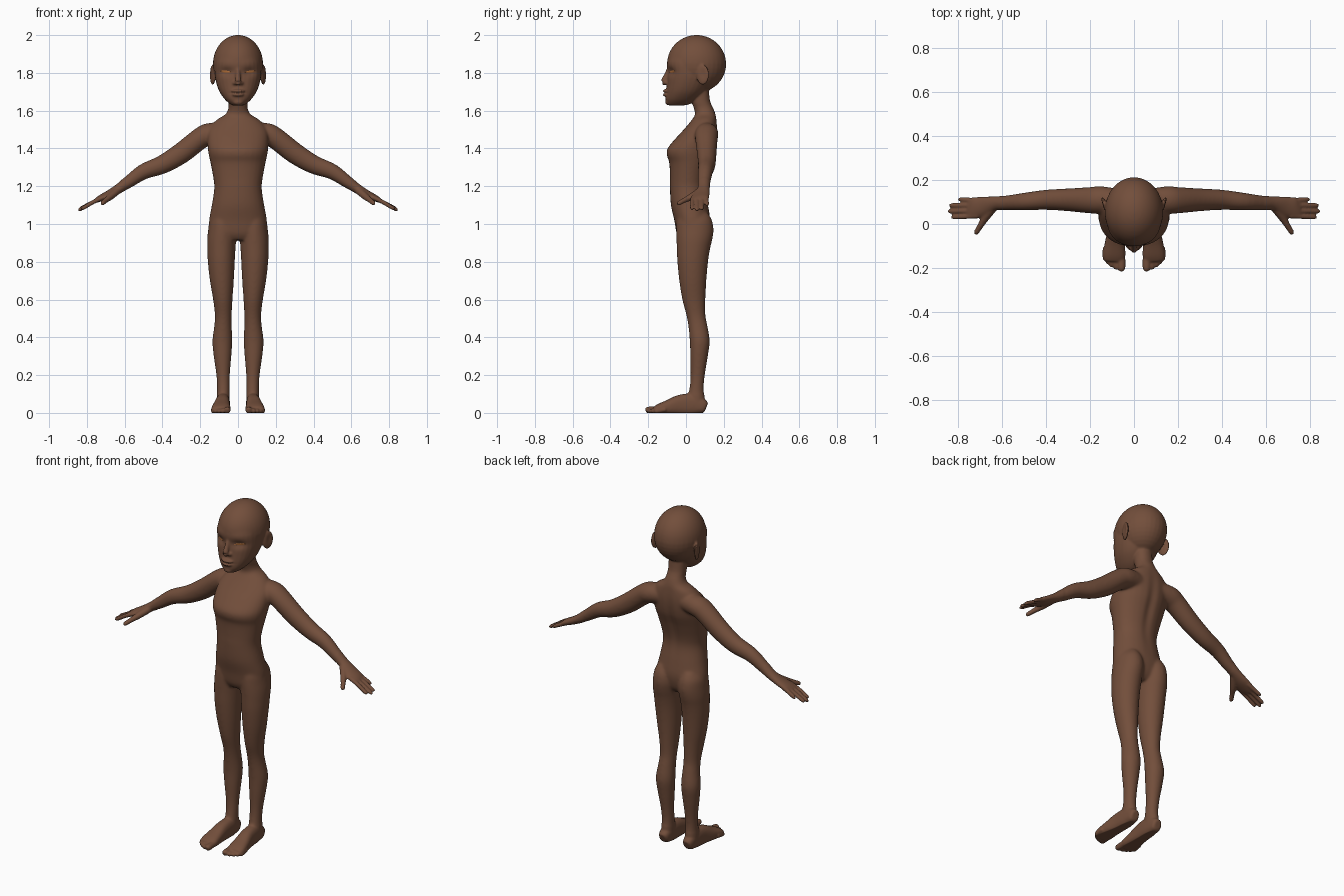
import bpy, bmesh, math
from mathutils import Vector, Matrix
from mathutils.bvhtree import BVHTree

if "Cube" in bpy.data.objects:
    bpy.data.objects.remove(bpy.data.objects["Cube"])


def material(name, rgb):
    m = bpy.data.materials.new(name)
    m.diffuse_color = (*rgb, 1)
    m.use_nodes = True
    m.node_tree.nodes["Principled BSDF"].inputs["Base Color"].default_value = m.diffuse_color
    return m


SKIN = material("brown skin", (0.17, 0.077, 0.044))
EYE = material("amber eye", (0.45, 0.16, 0.04))
bm = bmesh.new()


def refine(rows, n=4):
    """Catmull-Rom interpolation of rows of numbers."""
    out = []
    for i in range(len(rows) - 1):
        a, b, c, d = (rows[max(0, min(len(rows) - 1, i + k))] for k in (-1, 0, 1, 2))
        for k in range(n):
            t = k / n
            out.append([0.5 * (2 * q + (r - p) * t + (2 * p - 5 * q + 4 * r - s) * t * t
                               + (3 * q - p - 3 * r + s) * t ** 3)
                        for p, q, r, s in zip(a, b, c, d)])
    return out + [list(rows[-1])]


def loft(rings, e=2.0, n=28):
    """Closed skin over (centre, u, v) superellipse rings."""
    loops = []
    for c, u, v in rings:
        loop = []
        for k in range(n):
            a = 2 * math.pi * k / n
            ca, sa = math.cos(a), math.sin(a)
            loop.append(bm.verts.new(c + u * math.copysign(abs(ca) ** (2 / e), ca)
                                     + v * math.copysign(abs(sa) ** (2 / e), sa)))
        loops.append(loop)
    faces = [bm.faces.new(loops[0]), bm.faces.new(loops[-1])]
    for p, q in zip(loops, loops[1:]):
        for k in range(n):
            j = (k + 1) % n
            faces.append(bm.faces.new((p[k], p[j], q[j], q[k])))
    bmesh.ops.recalc_face_normals(bm, faces=faces)


def stack(rows, s=1, e=2.0):
    """Vertical loft, rows are z, x inner, x outer, y front, y back."""
    loft([(Vector((s * (a + b) / 2, (f + k) / 2, z)), Vector(((b - a) / 2, 0, 0)),
           Vector((0, (k - f) / 2, 0))) for z, a, b, f, k in refine(rows)], e)


def tube(rows, s=1, e=2.0):
    """Loft along a path, rows are x, y, z, side radius, upright radius."""
    rows = refine(rows)
    pts = [Vector((s * r[0], r[1], r[2])) for r in rows]
    rings = []
    for i, r in enumerate(rows):
        t = (pts[min(i + 1, len(pts) - 1)] - pts[max(i - 1, 0)]).normalized()
        u = t.cross(Vector((0, 0, 1))).normalized()
        rings.append((pts[i], u * r[3], u.cross(t) * r[4]))
    loft(rings, e)


def blob(c, r, s=1, turn=0):
    m = (Matrix.Translation((s * c[0], c[1], c[2])) @ Matrix.Rotation(turn * s, 4, 'Z')
         @ Matrix.Diagonal((*r, 1)))
    bmesh.ops.create_uvsphere(bm, u_segments=32, v_segments=20, radius=1, matrix=m)


# torso and neck
stack([(z, -w, w, f, b) for z, w, f, b in [
    (1.72, .052, .02, .12), (1.65, .05, .03, .128), (1.61, .052, .042, .147),
    (1.58, .068, .048, .158), (1.55, .115, .03, .163), (1.50, .155, -.012, .167),
    (1.45, .162, -.058, .165), (1.40, .16, -.098, .157), (1.365, .155, -.102, .145),
    (1.325, .146, -.089, .13), (1.25, .132, -.085, .108), (1.19, .126, -.085, .103),
    (1.10, .139, -.08, .118), (1.02, .153, -.062, .128), (.95, .15, -.05, .115),
    (.915, .12, -.03, .09)]], e=2.15)

# cranium, face and jaw
blob((0, .056, 1.848), (.133, .157, .153))
stack([(z, -w, w, f, b) for z, w, f, b in [
    (1.92, .10, -.075, .13), (1.86, .122, -.1, .15), (1.80, .124, -.098, .15),
    (1.75, .116, -.1, .13), (1.70, .098, -.105, .10), (1.66, .07, -.108, .06),
    (1.635, .042, -.1, .02), (1.626, .025, -.09, -.02)]], e=2.2)
# nose, lips, chin
tube([(0, -.088, 1.825, .012, .012), (0, -.105, 1.785, .013, .014),
      (0, -.117, 1.755, .017, .015), (0, -.108, 1.738, .012, .010)])
blob((0, -.103, 1.704), (.036, .021, .010))
blob((0, -.102, 1.684), (.033, .021, .010))
blob((0, -.092, 1.645), (.028, .018, .016))

for s in (1, -1):
    blob((.016, -.1, 1.746), (.013, .014, .011), s)               # nostril
    blob((.134, .088, 1.79), (.011, .036, .054), s, -.35)         # ear
    # arm and palm
    tube([(.07, .11, 1.485, .05, .05), (.15, .11, 1.477, .062, .058),
          (.20, .108, 1.453, .06, .057), (.30, .11, 1.375, .052, .056),
          (.40, .11, 1.315, .046, .050), (.50, .102, 1.277, .040, .042),
          (.58, .096, 1.222, .034, .033), (.63, .094, 1.188, .032, .026),
          (.68, .082, 1.158, .044, .022), (.73, .072, 1.135, .049, .017),
          (.755, .072, 1.122, .044, .011)], s)
    # fingers and thumb
    for y0, y1, x1, z1 in ((.036, .031, .83, 1.079), (.060, .058, .846, 1.072),
                           (.085, .085, .84, 1.078), (.108, .112, .80, 1.098)):
        tube([(.71, y0, 1.142, .011, .012), (.765, (y0 + y1) / 2, 1.117, .0108, .0115),
              (x1 - .015, y1, z1 + .008, .0105, .0105), (x1, y1, z1, .006, .006)], s)
    tube([(.64, .075, 1.175, .02, .02), (.675, .03, 1.145, .018, .018),
          (.70, -.01, 1.125, .0135, .0135), (.717, -.038, 1.11, .012, .012),
          (.722, -.047, 1.106, .006, .006)], s)
    # leg with buttock
    stack([(1.06, .04, .125, -.03, .115), (1.02, .014, .15, -.048, .138),
           (.97, .006, .158, -.052, .146), (.92, .009, .163, -.051, .140),
           (.87, .013, .163, -.049, .128), (.80, .017, .160, -.046, .117),
           (.70, .022, .149, -.036, .108), (.60, .029, .132, -.02, .103),
           (.52, .033, .123, .001, .103), (.46, .033, .126, .012, .114),
           (.38, .030, .136, .020, .126), (.30, .035, .129, .022, .116),
           (.20, .043, .115, .024, .100), (.13, .044, .111, .018, .094),
           (.07, .044, .113, .005, .100), (.02, .046, .112, .01, .1)], s)
    # foot and toes
    tube([(.079, .108, .03, .018, .022), (.079, .095, .034, .03, .036),
          (.079, .04, .045, .036, .056), (.082, -.03, .042, .039, .054),
          (.087, -.09, .030, .046, .040), (.090, -.14, .020, .051, .029),
          (.091, -.168, .014, .046, .019)], s, 2.5)
    for x, y, r in ((.057, -.214, .0175), (.082, -.207, .012), (.102, -.196, .0115),
                    (.119, -.183, .011), (.133, -.167, .0105)):
        tube([(x, y + .06, .018, r, r), (x, y + .012, r * .85, r, r),
              (x, y, r * .7, r * .55, r * .55)], s)

# fuse the parts into one skin
mesh = bpy.data.meshes.new("body")
bm.to_mesh(mesh)
bm.free()
body = bpy.data.objects.new("body", mesh)
bpy.context.collection.objects.link(body)
mod = body.modifiers.new("fuse", 'REMESH')
mod.mode = 'VOXEL'
mod.voxel_size = 0.005
dg = bpy.context.evaluated_depsgraph_get()
fused = bpy.data.meshes.new_from_object(body.evaluated_get(dg))
body.modifiers.clear()
body.data = fused
bm = bmesh.new()
bm.from_mesh(fused)

# soften: strongly at trunk and limbs, lightly on face, hands and feet
bulk = [v for v in bm.verts if (v.co.z < 1.63 and abs(v.co.x) < .6 and v.co.z > .10)
        or v.co.z > 1.86]
for _ in range(14):
    bmesh.ops.smooth_vert(bm, verts=bulk, factor=.5, use_axis_x=True, use_axis_y=True, use_axis_z=True)
for _ in range(3):
    bmesh.ops.smooth_vert(bm, verts=bm.verts, factor=.5, use_axis_x=True, use_axis_y=True, use_axis_z=True)

# sculpted dents: eye sockets, mouth line, ear bowls, spine (centre, spread, push)
DENTS = [((.062, -.09, 1.805), (.026, .05, .016), (0, .014, 0)),
         ((0, -.12, 1.694), (.026, .03, .003), (0, .006, 0)),
         ((.15, .088, 1.795), (.009, .014, .022), (-.006, 0, 0)),
         ((0, .15, 1.33), (.018, .06, .12), (0, -.010, 0))]
for v in bm.verts:
    p = Vector((abs(v.co.x), v.co.y, v.co.z))
    sx = 1 if v.co.x >= 0 else -1
    for c, w, d in DENTS:
        q = sum(((p[i] - c[i]) / w[i]) ** 2 for i in range(3))
        if q < 12:
            g = math.exp(-q / 2)
            v.co += Vector((d[0] * sx, d[1], d[2])) * g
    v.co.z = max(v.co.z, 0)                                        # flat soles

bmesh.ops.recalc_face_normals(bm, faces=bm.faces)
tree = BVHTree.FromBMesh(bm)
bm.to_mesh(fused)
bm.free()
fused.materials.clear()
fused.materials.append(SKIN)
fused.polygons.foreach_set("material_index", [0] * len(fused.polygons))
fused.polygons.foreach_set("use_smooth", [True] * len(fused.polygons))

# narrow almond eyes laid on the face
for s, name in ((1, "left_eye"), (-1, "right_eye")):
    em = bmesh.new()
    grid = []
    for i in range(11):
        t = i / 10
        x = s * (.036 + .058 * t)
        col = []
        for k in (-1, 0, 1):
            z = 1.804 + .006 * t + k * .0055 * math.sin(math.pi * (.04 + .92 * t))
            hit = tree.ray_cast(Vector((x, -1, z)), Vector((0, 1, 0)))[0]
            y = hit.y if hit else -.08
            col.append(em.verts.new((x, y - .002 - (.002 if k == 0 else 0), z)))
        grid.append(col)
    for a, b in zip(grid, grid[1:]):
        for k in (0, 1):
            f = [a[k], b[k], b[k + 1], a[k + 1]]
            em.faces.new(f if s > 0 else f[::-1])
    me = bpy.data.meshes.new(name)
    em.to_mesh(me)
    em.free()
    me.materials.append(EYE)
    me.polygons.foreach_set("use_smooth", [True] * len(me.polygons))
    bpy.context.collection.objects.link(bpy.data.objects.new(name, me))
